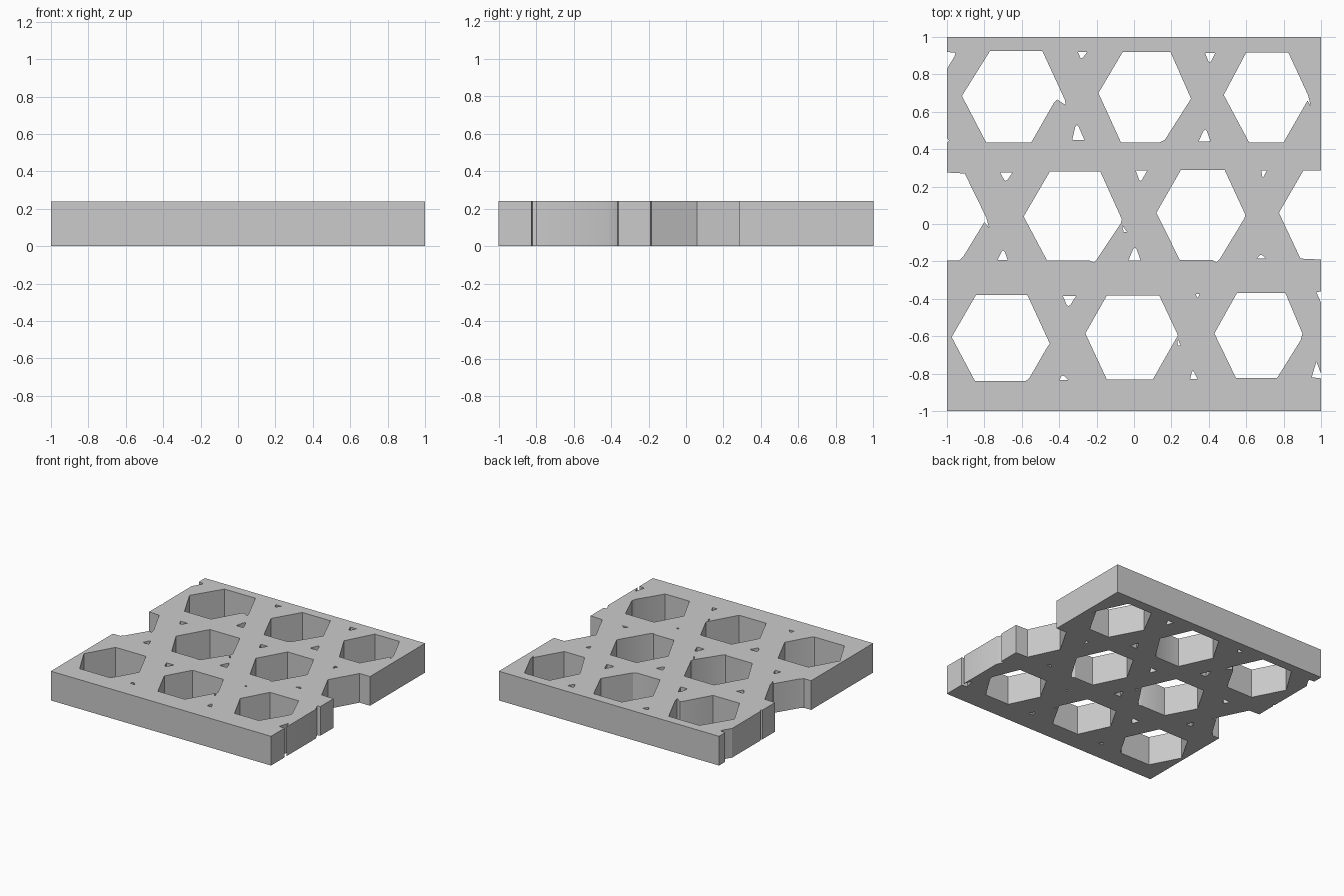
import bpy, bmesh, math

HEIGHT = 0.24

curve = bpy.data.curves.new("perforated_plate", 'CURVE')
curve.dimensions = '2D'
curve.fill_mode = 'BOTH'
curve.extrude = HEIGHT / 2


def loop(points):
    s = curve.splines.new('POLY')
    s.points.add(len(points) - 1)
    for p, (x, y) in zip(s.points, points):
        p.co = (x, y, 0, 1)
    s.use_cyclic_u = True


def hexagon(top, bottom, left, tl, tr, right, br, bl, tip=()):
    """left/right are (x, y) corners; tip holds extra points after the right corner."""
    loop([left, (tl, top), (tr, top), right, *tip, (br, bottom), (bl, bottom)])


# outer outline with the half hexagons and nicks on both sides
loop([(-1, -1), (1, -1),
      (1, -.825), (.95, -.82), (.975, -.735), (1, -.80),
      (1, -.42), (.975, -.365), (1, -.36),
      (1, -.19), (.89, -.185), (.775, .06), (.905, .285), (1, .285),
      (1, 1), (-1, 1),
      (-1, .92), (-.955, .915), (-.96, .895), (-1, .83),
      (-1, .46), (-.988, .445), (-1, .435),
      (-1, .275), (-.905, .27), (-.79, .035), (-.775, -.02), (-.80, .01),
      (-.91, -.17), (-.935, -.195), (-1, -.195)])

# back row of hexagonal openings
hexagon(.925, .435, (-.92, .685), -.77, -.49, (-.37, .665), -.55, -.79,
        [(-.365, .635), (-.395, .655), (-.41, .665), (-.43, .645)])
hexagon(.92, .437, (-.19, .70), -.06, .195, (.305, .67), .14, -.07, [(.165, .45)])
hexagon(.917, .437, (.48, .69), .60, .825, (.93, .69), .80, .615,
        [(.945, .63), (.928, .66)])

# middle row
hexagon(.28, -.195, (-.59, .04), -.45, -.18, (-.065, .025), -.24, -.465,
        [(-.07, .005), (-.20, -.19), (-.215, -.205)])
hexagon(.288, -.193, (.12, .06), .25, .485, (.595, .05), .42, .245,
        [(.59, .03), (.46, -.185), (.44, -.205)])

# front row
hexagon(-.38, -.84, (-.975, -.605), -.845, -.57, (-.45, -.64), -.58, -.85,
        [(-.465, -.66), (-.56, -.825)])
hexagon(-.382, -.832, (-.26, -.585), -.145, .135, (.235, -.595), .10, -.145)
hexagon(-.37, -.823, (.43, -.585), .55, .81, (.90, -.585), .765, .545,
        [(.892, -.62)])

# small triangular openings: base x from, base x to, base y, apex x, apex y
for x0, x1, yb, xa, ya in [
        (-.30, -.25, .92, -.28, .885), (.38, .435, .915, .405, .865),
        (-.33, -.265, .45, -.305, .53), (.345, .41, .44, .38, .505),
        (-.715, -.65, .275, -.685, .23), (.01, .07, .285, .035, .23),
        (.68, .71, .285, .69, .25), (-.73, -.675, -.193, -.70, -.14),
        (-.03, .035, -.195, .005, -.125), (.655, .705, -.185, .68, -.165),
        (-.38, -.31, -.385, -.35, -.44), (.33, .35, -.375, .34, -.395),
        (-.40, -.35, -.835, -.38, -.81), (.30, .34, -.83, .315, -.785),
        (-.055, -.038, -.042, -.06, -.01), (.234, .25, -.65, .236, -.62)]:
    # widen the apex slightly so the openings read as worn triangles
    e = 0.15 * (x1 - x0)
    h = yb + 0.85 * (ya - yb)
    loop([(x0, yb), (x1, yb), (xa + e, h), (xa, ya), (xa - e, h)])

# turn the filled outline into one closed mesh plate
source = bpy.data.objects.new("plate_outline", curve)
bpy.context.collection.objects.link(source)
deps = bpy.context.evaluated_depsgraph_get()
mesh = bpy.data.meshes.new_from_object(source.evaluated_get(deps))
bpy.data.objects.remove(source)

bm = bmesh.new()
bm.from_mesh(mesh)
bmesh.ops.remove_doubles(bm, verts=bm.verts, dist=1e-4)
bmesh.ops.translate(bm, verts=bm.verts, vec=(0, 0, HEIGHT / 2))
bmesh.ops.recalc_face_normals(bm, faces=bm.faces)
bm.to_mesh(mesh)
bm.free()

plate = bpy.data.objects.new("perforated_plate", mesh)
bpy.context.collection.objects.link(plate)
bpy.context.view_layer.objects.active = plate
plate.select_set(True)
bpy.ops.object.shade_smooth_by_angle(angle=math.radians(30))
